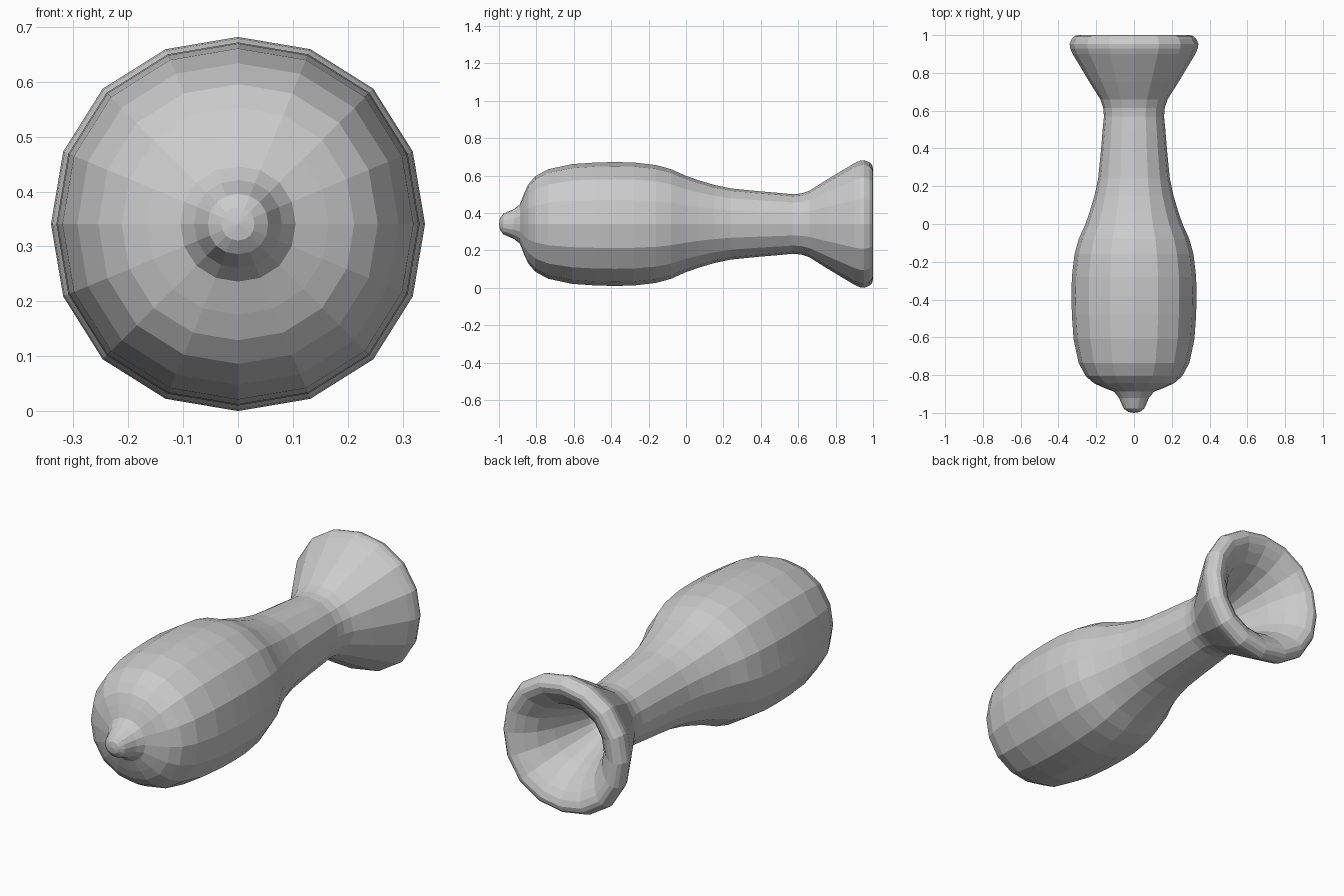
import bpy
import bmesh
from math import cos, sin, pi

cube = bpy.data.objects.get("Cube")
if cube:
    bpy.data.objects.remove(cube, do_unlink=True)

SIDES = 16
AXIS_HEIGHT = 0.341

# Profile sections as (position along y, radius)
tip = [(-0.995, 0.03), (-0.977, 0.055), (-0.92, 0.08), (-0.888, 0.105)]
bulb = [(-0.865, 0.165), (-0.843, 0.212), (-0.806, 0.255), (-0.736, 0.293),
        (-0.61, 0.32), (-0.48, 0.329), (-0.38, 0.331), (-0.28, 0.329),
        (-0.16, 0.315), (-0.08, 0.293), (0, 0.257)]
neck = [(0.07, 0.233), (0.15, 0.209), (0.24, 0.19), (0.39, 0.175),
        (0.5, 0.166), (0.57, 0.159), (0.615, 0.163), (0.66, 0.178)]
flare = [(0.755, 0.238), (0.9, 0.325), (0.93, 0.338), (0.953, 0.341),
         (0.98, 0.33), (0.995, 0.315)]
hollow = [(1.0, 0.295), (0.99, 0.265), (0.965, 0.23), (0.92, 0.187),
          (0.84, 0.145), (0.75, 0.11), (0.66, 0.075), (0.62, 0.04)]


def ring(bm, y, radius):
    """Add one slightly squared ring of vertices around the long axis."""
    verts = []
    for i in range(SIDES):
        a = 2 * pi * i / SIDES
        r = radius * (1 + 0.0115 * (1 - cos(4 * a)))
        verts.append(bm.verts.new((r * cos(a), y, AXIS_HEIGHT + r * sin(a))))
    return verts


def cap(bm, loop, y):
    """Close a ring with a fan to a point on the axis."""
    centre = bm.verts.new((0, y, AXIS_HEIGHT))
    for i in range(SIDES):
        bm.faces.new((loop[i], loop[(i + 1) % SIDES], centre))


# Turned body, from the front tip round the rim into the hollow end
bm = bmesh.new()
loops = [ring(bm, y, r) for y, r in tip + bulb + neck + flare + hollow]
for a, b in zip(loops, loops[1:]):
    for i in range(SIDES):
        j = (i + 1) % SIDES
        bm.faces.new((a[i], a[j], b[j], b[i]))
cap(bm, loops[0], -1.0)
cap(bm, loops[-1], 0.61)
bmesh.ops.recalc_face_normals(bm, faces=bm.faces)

mesh = bpy.data.meshes.new("flared_body")
bm.to_mesh(mesh)
bm.free()
body = bpy.data.objects.new("flared_body", mesh)
bpy.context.collection.objects.link(body)
